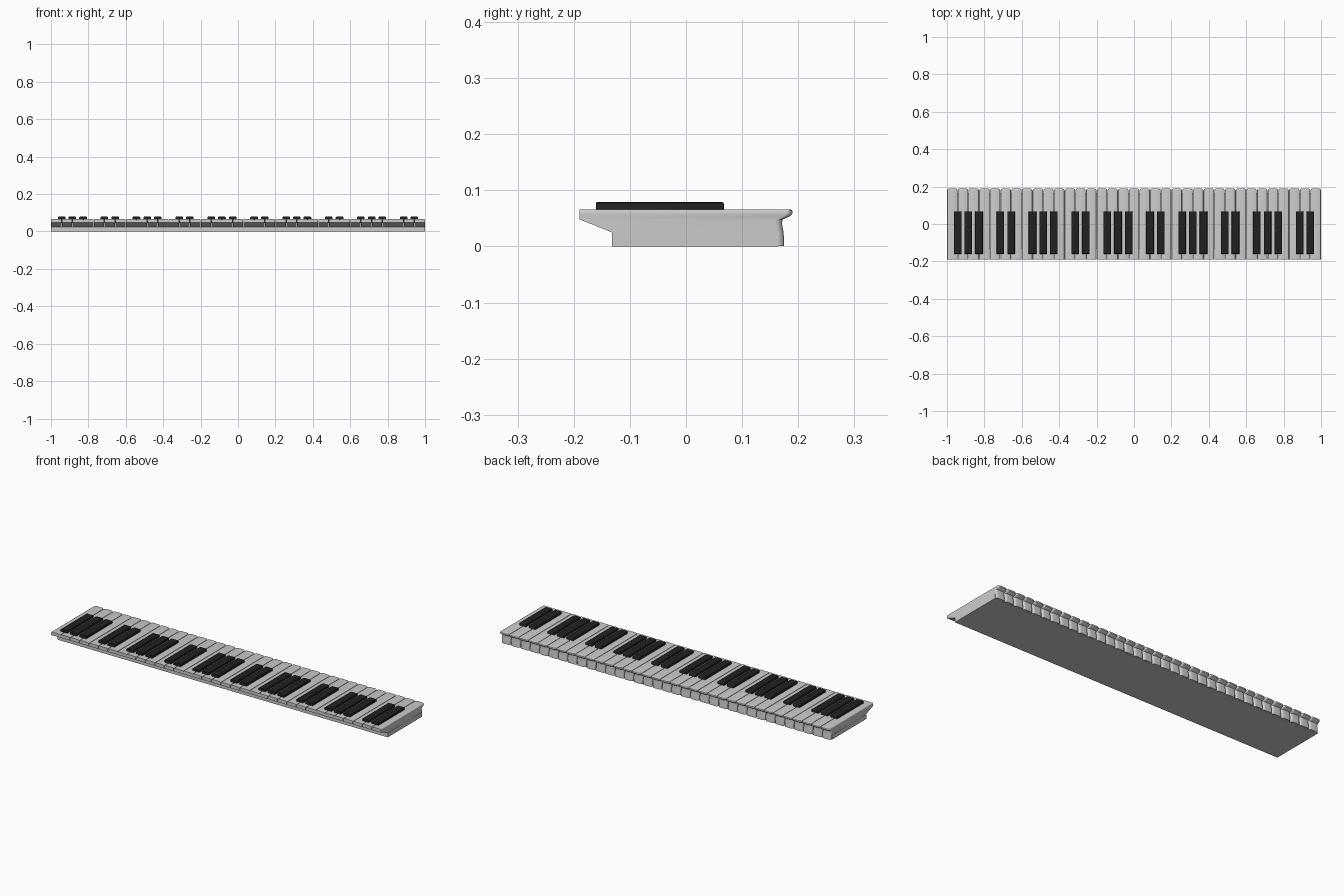
import bpy, bmesh, math

if "Cube" in bpy.data.objects:
    bpy.data.objects.remove(bpy.data.objects["Cube"])

N = 35                 # white keys: five octaves
PITCH = 2 / N


def new_object(name, bm, mat=None):
    bmesh.ops.recalc_face_normals(bm, faces=bm.faces)
    me = bpy.data.meshes.new(name)
    bm.to_mesh(me)
    bm.free()
    ob = bpy.data.objects.new(name, me)
    bpy.context.collection.objects.link(ob)
    if mat:
        me.materials.append(mat)
    return ob


def outline(hw, back, front, r):
    """Key plan: square back, rounded front corners."""
    pts = [(-hw, back), (hw, back)]
    for i in range(6):
        a = math.radians(18 * i)
        pts.append((hw - r + r * math.cos(a), front - r + r * math.sin(a)))
    for i in range(6):
        a = math.radians(90 + 18 * i)
        pts.append((-hw + r + r * math.cos(a), front - r + r * math.sin(a)))
    return pts


def loft(bm, cx, levels):
    """Stack key outlines into one closed solid."""
    rings = [[bm.verts.new((cx + x, y, z)) for x, y in outline(hw, b, f, r)]
             for z, hw, b, f, r in levels]
    n = len(rings[0])
    for lo, hi in zip(rings, rings[1:]):
        for i in range(n):
            j = (i + 1) % n
            bm.faces.new((lo[i], lo[j], hi[j], hi[i]))
    bm.faces.new(rings[0][::-1])
    bm.faces.new(rings[-1])


black = bpy.data.materials.new("black")
black.diffuse_color = (0.015, 0.015, 0.015, 1)
black.use_nodes = True
black.node_tree.nodes["Principled BSDF"].inputs["Base Color"].default_value = black.diffuse_color

# White key levels: height, half width, back, front, corner radius
H = PITCH / 2
white_levels = [
    (0.0005, H - 0.001, -0.130, 0.175, 0.012),
    (0.025, H - 0.001, -0.132, 0.174, 0.012),
    (0.040, H - 0.001, -0.169, 0.171, 0.012),
    (0.048, H - 0.001, -0.190, 0.172, 0.012),
    (0.053, H - 0.001, -0.190, 0.184, 0.012),
    (0.057, H - 0.001, -0.190, 0.189, 0.012),
    (0.062, H - 0.001, -0.190, 0.190, 0.012),
    (0.0645, H - 0.0022, -0.190, 0.189, 0.011),
    (0.0660, H - 0.0045, -0.190, 0.186, 0.009),
]
objs = []
for k in range(N):
    bm = bmesh.new()
    loft(bm, -1 + (k + 0.5) * PITCH, white_levels)
    objs.append(new_object(f"white_key_{k + 1}", bm))

# Black keys sit on the joints in groups of three and two
black_levels = [
    (0.045, 0.0205, -0.160, 0.068, 0.003),
    (0.075, 0.0205, -0.160, 0.068, 0.003),
    (0.0775, 0.0195, -0.160, 0.067, 0.003),
    (0.0790, 0.0170, -0.159, 0.065, 0.003),
]
for k in range(1, N):
    if k % 7 in (1, 2, 3, 5, 6):
        bm = bmesh.new()
        loft(bm, -1 + k * PITCH, black_levels)
        objs.append(new_object(f"black_key_{k}", bm, black))

for ob in objs:
    ob.select_set(True)
bpy.context.view_layer.objects.active = objs[0]
bpy.ops.object.shade_smooth_by_angle(angle=math.radians(35))

# Continuous bed closing the gaps under the keys
bm = bmesh.new()
bmesh.ops.create_cube(bm, size=1)
for v in bm.verts:
    v.co = (v.co.x * 2, 0.0165 + v.co.y * 0.297, 0.0125 + v.co.z * 0.025)
new_object("key_bed", bm)
